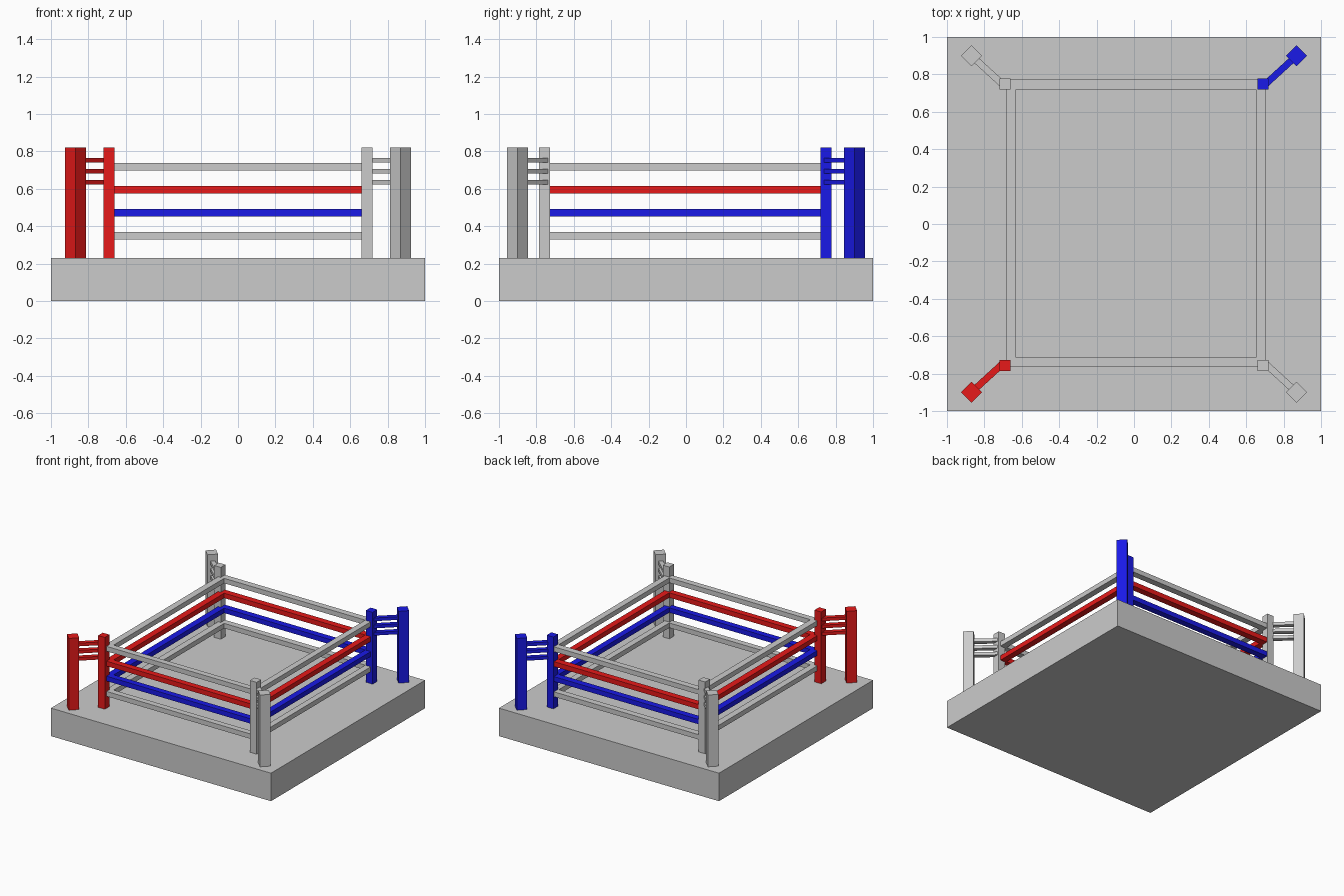
import bpy, bmesh, math

if "Cube" in bpy.data.objects:
    bpy.data.objects.remove(bpy.data.objects["Cube"])


def material(name, rgb):
    m = bpy.data.materials.new(name)
    m.diffuse_color = (*rgb, 1)
    m.use_nodes = True
    m.node_tree.nodes["Principled BSDF"].inputs["Base Color"].default_value = m.diffuse_color
    return m


RED = material("red", (0.8, 0.01, 0.01))
BLUE = material("blue", (0.01, 0.01, 0.8))


def box(name, center, size, angle=0.0, mat=None):
    bpy.ops.mesh.primitive_cube_add(size=1, location=center, rotation=(0, 0, angle))
    ob = bpy.context.object
    ob.name = name
    ob.scale = size
    if mat:
        ob.data.materials.append(mat)
    return ob


def rope(name, z, mat=None, height=0.04):
    # one closed rectangular loop of rope, running round all four sides
    outer = [(-0.684, -0.764), (0.703, -0.764), (0.703, 0.773), (-0.684, 0.773)]
    inner = [(-0.63, -0.714), (0.652, -0.714), (0.652, 0.72), (-0.63, 0.72)]
    bm = bmesh.new()
    rings = [[bm.verts.new((x, y, z + dz)) for x, y in loop]
             for loop, dz in ((outer, -height / 2), (outer, height / 2),
                              (inner, height / 2), (inner, -height / 2))]
    for r in range(4):
        a, b = rings[r], rings[(r + 1) % 4]
        for i in range(4):
            j = (i + 1) % 4
            bm.faces.new((a[i], a[j], b[j], b[i]))
    bmesh.ops.recalc_face_normals(bm, faces=bm.faces)
    me = bpy.data.meshes.new(name)
    bm.to_mesh(me)
    bm.free()
    ob = bpy.data.objects.new(name, me)
    bpy.context.collection.objects.link(ob)
    if mat:
        me.materials.append(mat)


# platform
FLOOR, TOP = 0.23, 0.82
box("platform", (0, 0, FLOOR / 2), (2, 2, FLOOR))

# ropes, bottom to top
for name, z, mat in (("rope_bottom", 0.348, None), ("rope_blue", 0.473, BLUE),
                     ("rope_red", 0.596, RED), ("rope_top", 0.718, None)):
    rope(name, z, mat)

# corners: inner pad post, diagonal outer post, three connecting bars
mid, tall = (FLOOR + TOP) / 2, TOP - FLOOR
for sx, sy, mat in ((-1, -1, RED), (1, 1, BLUE), (-1, 1, None), (1, -1, None)):
    inner_y = 0.749 if sy > 0 else 0.757
    box("inner_post", (sx * 0.69, sy * inner_y, mid), (0.06, 0.06, tall), 0, mat)
    box("outer_post", (sx * 0.869, sy * 0.9, mid), (0.079, 0.079, tall), math.pi / 4, mat)
    x0, y0, x1, y1 = sx * 0.708, sy * 0.752, sx * 0.85, sy * 0.882
    length = math.hypot(x1 - x0, y1 - y0)
    angle = math.atan2(y1 - y0, x1 - x0)
    for z in (0.635, 0.694, 0.753):
        box("connector_bar", ((x0 + x1) / 2, (y0 + y1) / 2, z),
            (length, 0.036, 0.026), angle, mat)
